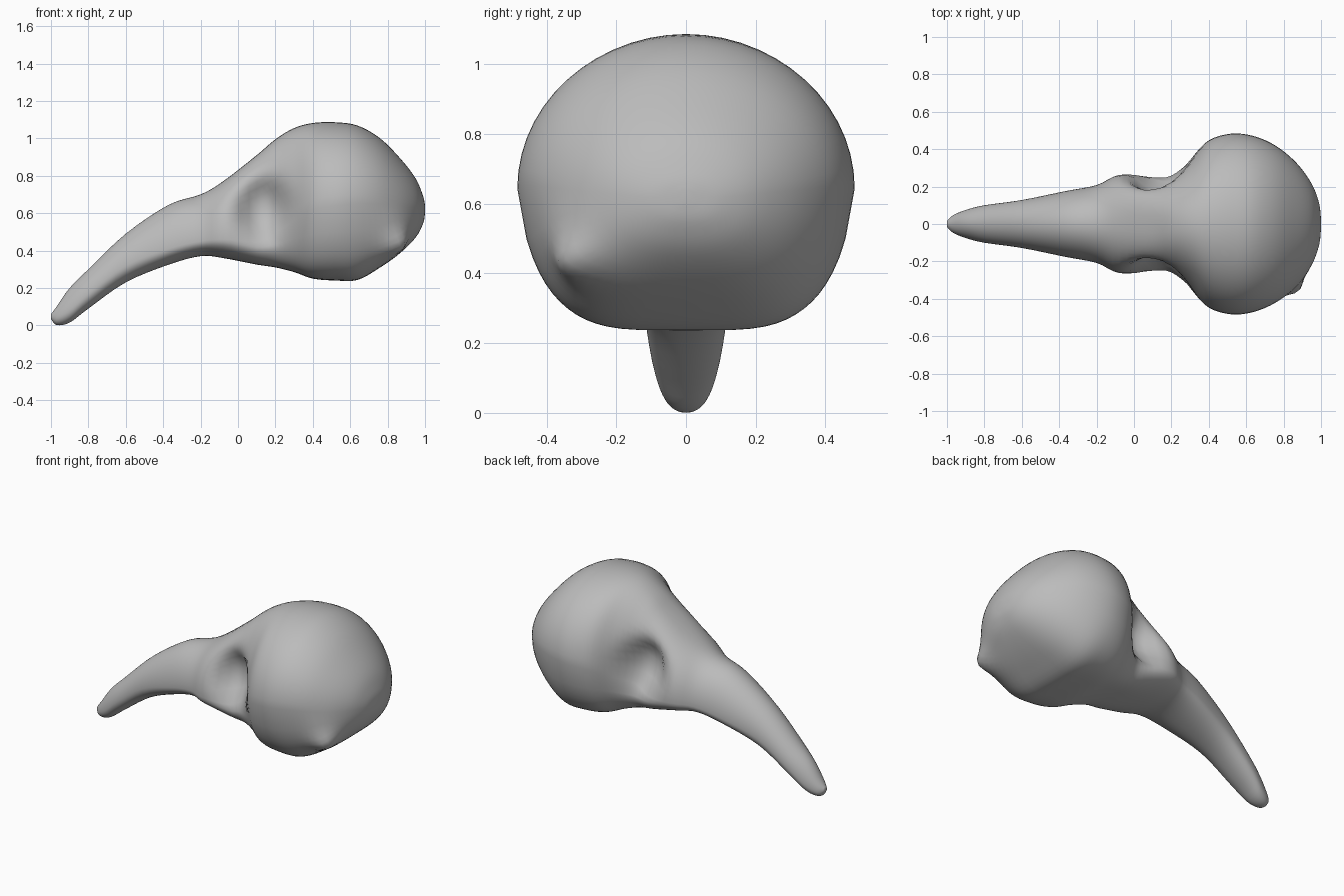
import bpy
import bmesh
import math
from mathutils import Vector

default_cube = bpy.data.objects.get("Cube")
if default_cube:
    bpy.data.objects.remove(default_cube, do_unlink=True)

bone = bpy.data.materials.new("grey bone")
bone.use_nodes = True
grey = (0.5, 0.5, 0.5, 1)
bone.diffuse_color = grey
bone.node_tree.nodes["Principled BSDF"].inputs["Base Color"].default_value = grey

# Sections from beak tip to back: x, bottom, widest height, top, half width
SECTIONS = [
    (-1, .035, .045, .06, .015),
    (-.97, .002, .045, .1, .045),
    (-.9, .015, .085, .2, .075),
    (-.8, .09, .17, .3, .1),
    (-.6, .23, .32, .49, .128),
    (-.37, .325, .41, .645, .175),
    (-.2, .37, .45, .7, .208),
    (-.08, .36, .46, .77, .262),
    (.1, .325, .45, .91, .265),
    (.2, .31, .5, .995, .285),
    (.3, .285, .56, 1.055, .355),
    (.4, .25, .62, 1.082, .447),
    (.52, .24, .64, 1.086, .483),
    (.64, .243, .65, 1.068, .47),
    (.76, .31, .65, 1, .417),
    (.87, .39, .64, .89, .325),
    (.95, .47, .63, .785, .215),
    (.99, .545, .62, .69, .11),
    (1, .6, .62, .64, .02),
]
STEPS = 4
SIDES = 56


def spline(a, b, c, d, t):
    """Smooth curve through b and c."""
    return .5 * (2 * b + (c - a) * t + (2 * a - 5 * b + 4 * c - d) * t ** 2
                 + (3 * b - a - 3 * c + d) * t ** 3)


def smooth_sections(keys):
    result = []
    last = len(keys) - 1
    for i in range(last):
        around = [keys[min(max(i + k, 0), last)] for k in (-1, 0, 1, 2)]
        for step in range(STEPS):
            result.append([spline(*values, step / STEPS) for values in zip(*around)])
    result.append(list(keys[last]))
    return result


def signed_power(value, power):
    return math.copysign(abs(value) ** power, value)


def blend(low, high, x):
    t = min(max((x - low) / (high - low), 0), 1)
    return t * t * (3 - 2 * t)


def falloff(distance, radius):
    return math.exp(-(distance / radius) ** 2)


def section_point(section, angle):
    """Rounded top, fuller at the brow; underside flat and square at the braincase."""
    x, bottom, middle, top, half_width = section
    c, s = math.cos(angle), math.sin(angle)
    if s >= 0:
        power = 1 - .22 * falloff(x - .07, .16)
        height, taper = top - middle, 1
    else:
        braincase = blend(-.15, .25, x) * (1 - .6 * blend(.7, 1, x))
        power = .93 - .46 * braincase
        height = middle - bottom
        taper = 1 - .22 * braincase * abs(s) ** (1.4 * power)
    return Vector((x, half_width * taper * signed_power(c, power),
                   middle + height * signed_power(s, power)))


def press_eye_socket(point):
    """Hollow on each side, between the brow and the cheek arch."""
    distance = math.hypot((point.x - .14) / .13, (point.z - .62) / .15)
    depth = .12 * math.exp(-distance ** 3) * blend(.04, .2, abs(point.y))
    point.y -= math.copysign(depth, point.y)


def pull_knob(point):
    """Small pointed bump low on the back, right side only."""
    base = Vector((.83, -.29, .44))
    tip = Vector((.88, -.35, .425))
    distance = (point - base).length
    pull = .5 * falloff(distance, .14) + .5 * falloff(distance, .07)
    point += (tip - base) * pull


# Skull: one lofted skin with sockets and knob shaped into it
bm = bmesh.new()
rings = []
for section in smooth_sections(SECTIONS):
    ring = []
    for i in range(SIDES):
        point = section_point(section, math.tau * i / SIDES)
        press_eye_socket(point)
        pull_knob(point)
        ring.append(bm.verts.new(point))
    rings.append(ring)
for front, back in zip(rings, rings[1:]):
    for i in range(SIDES):
        j = (i + 1) % SIDES
        bm.faces.new((front[i], front[j], back[j], back[i]))
bm.faces.new(rings[0])
bm.faces.new(rings[-1])
bmesh.ops.recalc_face_normals(bm, faces=bm.faces[:])

mesh = bpy.data.meshes.new("bird_skull")
bm.to_mesh(mesh)
bm.free()
mesh.materials.append(bone)
skull = bpy.data.objects.new("bird_skull", mesh)
bpy.context.collection.objects.link(skull)

bpy.context.view_layer.objects.active = skull
skull.select_set(True)
bpy.ops.object.shade_smooth_by_angle(angle=math.radians(50))
